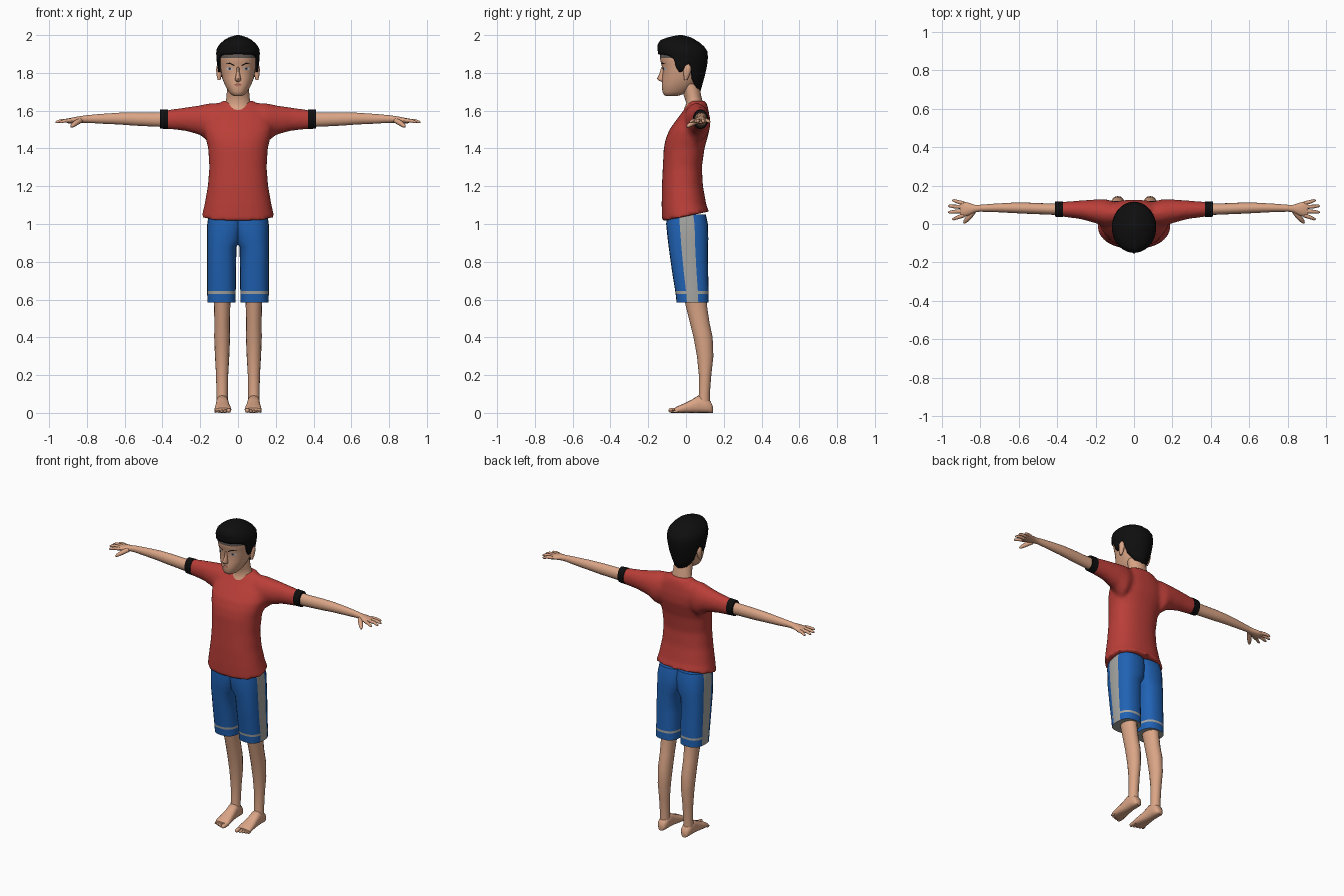
import bpy, bmesh, math
from mathutils import Vector

if "Cube" in bpy.data.objects:
    bpy.data.objects.remove(bpy.data.objects["Cube"])


def material(name, r, g, b):
    lin = [((c / 255 + 0.055) / 1.055) ** 2.4 for c in (r, g, b)] + [1]
    m = bpy.data.materials.new(name)
    m.use_nodes = True
    m.diffuse_color = lin
    bsdf = m.node_tree.nodes["Principled BSDF"]
    bsdf.inputs["Base Color"].default_value = lin
    bsdf.inputs["Roughness"].default_value = 0.8
    return m


SKIN = material("skin", 218, 165, 134)
RED = material("shirt red", 186, 62, 56)
BLUE = material("shorts blue", 32, 98, 180)
GREY = material("trim grey", 165, 165, 162)
BLACK = material("hair black", 14, 14, 15)
FADE = material("hairline grey", 96, 88, 84)
LIPS = material("lips", 178, 112, 98)
WHITE = material("eye white", 196, 200, 208)
IRIS = material("iris", 62, 66, 78)


def smooth(mesh, degrees=50):
    mesh.shade_smooth()
    mesh.set_sharp_from_angle(angle=math.radians(degrees))


def build(name, verts, faces, mats, pick=None):
    """Mesh object; pick(face centre, face index) gives the material slot."""
    mesh = bpy.data.meshes.new(name)
    mesh.from_pydata(verts, [], faces)
    for m in mats:
        mesh.materials.append(m)
    bm = bmesh.new()
    bm.from_mesh(mesh)
    bmesh.ops.recalc_face_normals(bm, faces=bm.faces)
    bm.to_mesh(mesh)
    bm.free()
    if pick:
        for f in mesh.polygons:
            f.material_index = pick(f.center, f.index)
    smooth(mesh)
    ob = bpy.data.objects.new(name, mesh)
    bpy.context.collection.objects.link(ob)
    return ob


def power(v, p):
    return math.copysign(abs(v) ** (2 / p), v)


def loft(name, rings, mats, n=24, p=2.0, pick=None):
    """Skin of superellipse rings, each (centre, half axis a, half axis b)."""
    verts, faces = [], []
    for c, a, b in rings:
        for i in range(n):
            t = math.tau * i / n
            verts.append(Vector(c) + Vector(a) * power(math.cos(t), p)
                         + Vector(b) * power(math.sin(t), p))
    for j in range(len(rings) - 1):
        for i in range(n):
            k = (i + 1) % n
            faces.append((j * n + i, j * n + k, j * n + n + k, j * n + n + i))
    faces += [tuple(range(n)), tuple(range(len(verts) - n, len(verts)))]
    return build(name, verts, faces, mats, pick)


def upright(keys, x=0, tilt=None):
    """Rings up z from (z, half width, front y, back y)."""
    tilt = tilt or {}
    return [((x, (f + b) / 2, z), (w, 0, 0), (0, (b - f) / 2, tilt.get(z, 0)))
            for z, w, f, b in keys]


def sideways(keys, s):
    """Rings along x from (x, centre y, centre z, half depth, half height)."""
    return [((s * x, y, z), (0, d, 0), (0, 0, h)) for x, y, z, d, h in keys]


def tube(name, path, radii, mat, n=10):
    pts = [Vector(q) for q in path]
    axis = (pts[-1] - pts[0]).normalized()
    u = axis.cross(Vector((0, 0, 1))).normalized()
    w = axis.cross(u)
    return loft(name, [(q, u * r, w * r) for q, r in zip(pts, radii)], [mat], n)


def interp(keys, t):
    for lo, hi in zip(keys, keys[1:]):
        if t <= hi[0]:
            f = max(0, (t - lo[0]) / (hi[0] - lo[0]))
            return [a + (b - a) * f for a, b in zip(lo, hi)]
    return list(keys[-1])


# shirt: torso and sleeves fused into one soft surface
torso = loft("shirt", upright([
    (1.04, .192, -.127, .122), (1.1, .178, -.129, .108), (1.2, .160, -.128, .09),
    (1.3, .152, -.123, .084), (1.4, .158, -.118, .098), (1.45, .17, -.108, .112),
    (1.5, .182, -.088, .125), (1.55, .178, -.052, .126), (1.6, .145, -.014, .12),
    (1.635, .1, .008, .112), (1.652, .085, .02, .1)], tilt={1.04: .026}), [RED], 32, 2.3)
parts = [torso]
for s in (1, -1):
    parts.append(loft("sleeve", sideways([
        (.08, .05, 1.55, .06, .09), (.15, .058, 1.535, .072, .105),
        (.2, .066, 1.55, .062, .079), (.28, .074, 1.555, .048, .062),
        (.39, .077, 1.553, .037, .049)], s), [RED], 24))
bpy.ops.object.select_all(action="DESELECT")
for ob in parts:
    ob.select_set(True)
bpy.context.view_layer.objects.active = torso
bpy.ops.object.join()
remesh = torso.modifiers.new("fuse", "REMESH")
remesh.mode, remesh.voxel_size = "VOXEL", .011
soften = torso.modifiers.new("soften", "SMOOTH")
soften.factor, soften.iterations = .5, 6
for m in ("fuse", "soften"):
    bpy.ops.object.modifier_apply(modifier=m)
smooth(torso.data)

# head: faded skin just under the hairline
HEAD = [(1.677, .02, -.105, -.05), (1.685, .036, -.118, -.02), (1.7, .05, -.125, .02),
        (1.735, .069, -.128, .05), (1.77, .083, -.125, .075), (1.82, .092, -.123, .09),
        (1.85, .096, -.132, .098), (1.878, .1, -.138, .1), (1.905, .1, -.138, .1),
        (1.95, .075, -.1, .07)]
loft("head", upright(HEAD), [SKIN, FADE], 32, 2.2,
     lambda c, i: int(1.878 < c.z < 1.905 and c.y < -.04))
loft("neck", upright([(1.58, .08, -.02, .09), (1.615, .075, -.008, .092),
                      (1.64, .066, .002, .09), (1.68, .06, -.012, .08),
                      (1.74, .058, -.03, .07)]), [SKIN])
loft("nose", upright([(1.832, .007, -.13, -.1), (1.795, .010, -.141, -.1),
                      (1.77, .015, -.154, -.1), (1.76, .016, -.146, -.1),
                      (1.753, .010, -.13, -.1)]), [SKIN], 12)


def face_plate(name, outline, mat, lift=.003):
    """Thin patch laid over the face from (x, z) points."""
    verts = []
    for x, z in outline:
        _, w, f, b = interp(HEAD, z)
        bulge = (1 - (abs(x) / w) ** 2.2) ** (1 / 2.2)
        verts.append(((x, (f + b) / 2 - (b - f) / 2 * bulge - lift, z)))
    build(name, verts, [tuple(range(len(verts)))], [mat])


def oval(x, z, rx, rz, n=10):
    return [(x + rx * math.cos(math.tau * i / n), z + rz * math.sin(math.tau * i / n))
            for i in range(n)]


face_plate("upper_lip", [(-.022, 1.737), (-.006, 1.745), (.006, 1.745), (.022, 1.737)], LIPS)
face_plate("lower_lip", [(-.021, 1.736), (.021, 1.736), (.009, 1.727), (-.009, 1.727)], LIPS, .005)

# hair: a shell with a hairline that dips at the sideburns and nape
HAIR = [(1.7, .068, -.14, .076), (1.75, .09, -.142, .09), (1.8, .104, -.144, .104),
        (1.87, .114, -.146, .117), (1.92, .116, -.15, .113), (1.95, .1, -.15, .088),
        (1.975, .072, -.135, .05), (1.99, .045, -.09, .02), (2.0, .008, -.04, -.02)]
HAIRLINE = [(0, 1.9), (50, 1.895), (66, 1.88), (76, 1.82), (88, 1.79), (94, 1.84),
            (108, 1.85), (118, 1.77), (140, 1.72), (180, 1.705)]
cols, rows, verts, faces = 48, 12, [], []
for j in range(rows + 1):
    for i in range(cols):
        t = math.tau * i / cols
        low = interp(HAIRLINE, math.degrees(min(t, math.tau - t)))[1]
        z = low + (2 - low) * math.sin(j / rows * math.pi / 2)
        _, w, f, b = interp(HAIR, z)
        verts.append((w * math.sin(t), (f + b) / 2 - (b - f) / 2 * math.cos(t), z))
for j in range(rows):
    for i in range(cols):
        k = (i + 1) % cols
        faces.append((j * cols + i, j * cols + k, (j + 1) * cols + k, (j + 1) * cols + i))
faces.append(tuple(range(rows * cols, len(verts))))
hair = build("hair", verts, faces, [BLACK])
shell = hair.modifiers.new("thickness", "SOLIDIFY")
shell.thickness, shell.offset = .012, -1

for s, side in ((1, "left_"), (-1, "right_")):
    # eyes, brows and ears
    face_plate(side + "eye", [(s * x, z) for x, z in oval(.045, 1.822, .018, .008)], WHITE)
    face_plate(side + "iris", [(s * x, z) for x, z in oval(.044, 1.823, .007, .007)], IRIS, .005)
    face_plate(side + "brow", [(s * x, z) for x, z in (
        (.018, 1.835), (.045, 1.848), (.07, 1.846), (.045, 1.855), (.018, 1.842))], BLACK)
    loft(side + "ear", upright([(1.762, .007, -.01, .006), (1.785, .013, -.012, .018),
                                (1.815, .016, -.014, .028), (1.835, .014, -.01, .026),
                                (1.847, .006, 0, .016)], s * .1), [SKIN], 12)

    # arm, sleeve band and hand
    loft(side + "sleeve_band", sideways([(.37, .077, 1.555, .041, .052),
                                         (.412, .077, 1.555, .039, .05)], s), [BLACK])
    loft(side + "arm", sideways([
        (.36, .077, 1.553, .032, .04), (.45, .078, 1.553, .029, .037),
        (.55, .082, 1.556, .029, .035), (.63, .084, 1.558, .027, .031),
        (.72, .084, 1.557, .022, .026), (.8, .082, 1.556, .018, .02),
        (.83, .08, 1.554, .02, .018), (.865, .077, 1.55, .035, .016),
        (.895, .077, 1.546, .041, .014), (.905, .077, 1.545, .038, .010)], s), [SKIN], 16)
    for name, y, tip, spread in (("index", .045, .945, -.02), ("middle", .067, .966, -.006),
                                 ("ring", .088, .966, .006), ("little", .107, .945, .016)):
        tube(side + name + "_finger", [(s * .885, y, 1.548), (s * (tip - .03), y + spread / 2, 1.547),
             (s * (tip - .006), y + spread, 1.54), (s * tip, y + spread, 1.538)],
             (.011, .0095, .007, .003), SKIN)
    tube(side + "thumb", [(s * .835, .065, 1.548), (s * .858, .035, 1.535),
                          (s * .878, .013, 1.52), (s * .885, .004, 1.515)],
         (.014, .014, .010, .004), SKIN)

    # shorts leg: grey outer stripe and grey line above the hem
    keys = [(.585, .012, .162, -.05, .12), (.63, .012, .163, -.055, .12),
            (.644, .012, .163, -.057, .12), (.75, .011, .163, -.074, .117),
            (.88, .008, .164, -.092, .116), (.92, -.02, .164, -.097, .118),
            (1.0, -.03, .163, -.105, .116), (1.05, -.03, .155, -.1, .105)]
    loft(side + "shorts_leg", [((s * (i + o) / 2, (f + b) / 2, z), (s * (o - i) / 2, 0, 0),
         (0, (b - f) / 2, 0)) for z, i, o, f, b in keys], [BLUE, GREY], 24, 2.6,
         lambda c, i: int(i % 24 in (0, 23) or .63 < c.z < .644))

    # leg
    loft(side + "leg", upright([
        (.05, .03, .062, .128), (.1, .03, .068, .126), (.2, .032, .068, .134),
        (.3, .038, .058, .145), (.4, .042, .04, .141), (.48, .041, .02, .124),
        (.56, .043, 0, .112), (.65, .048, -.02, .105)], s * .084), [SKIN], 16)

    # foot and toes
    foot = [(.142, .083, .016, .034), (.13, .083, .028, .062), (.1, .083, .032, .085),
            (.065, .083, .033, .092), (.03, .082, .036, .07), (-.01, .081, .042, .05),
            (-.045, .08, .045, .035), (-.06, .08, .042, .026)]
    loft(side + "foot", [((s * x, y, h / 2), (w, 0, 0), (0, 0, h / 2)) for y, x, w, h in foot],
         [SKIN], 16, 2.6)
    for i in range(5):
        r = .013 if i == 0 else .009 - i * .0005
        x, tip = .049 + .0165 * i + (.003 if i else 0), -.092 + .006 * i
        tube(side + "toe_%d" % (i + 1), [(s * x, -.04, .014), (s * x, tip + .015, r),
             (s * x, tip + .004, r), (s * x, tip, r)], (r, r, r * .8, r * .3), SKIN, 8)
